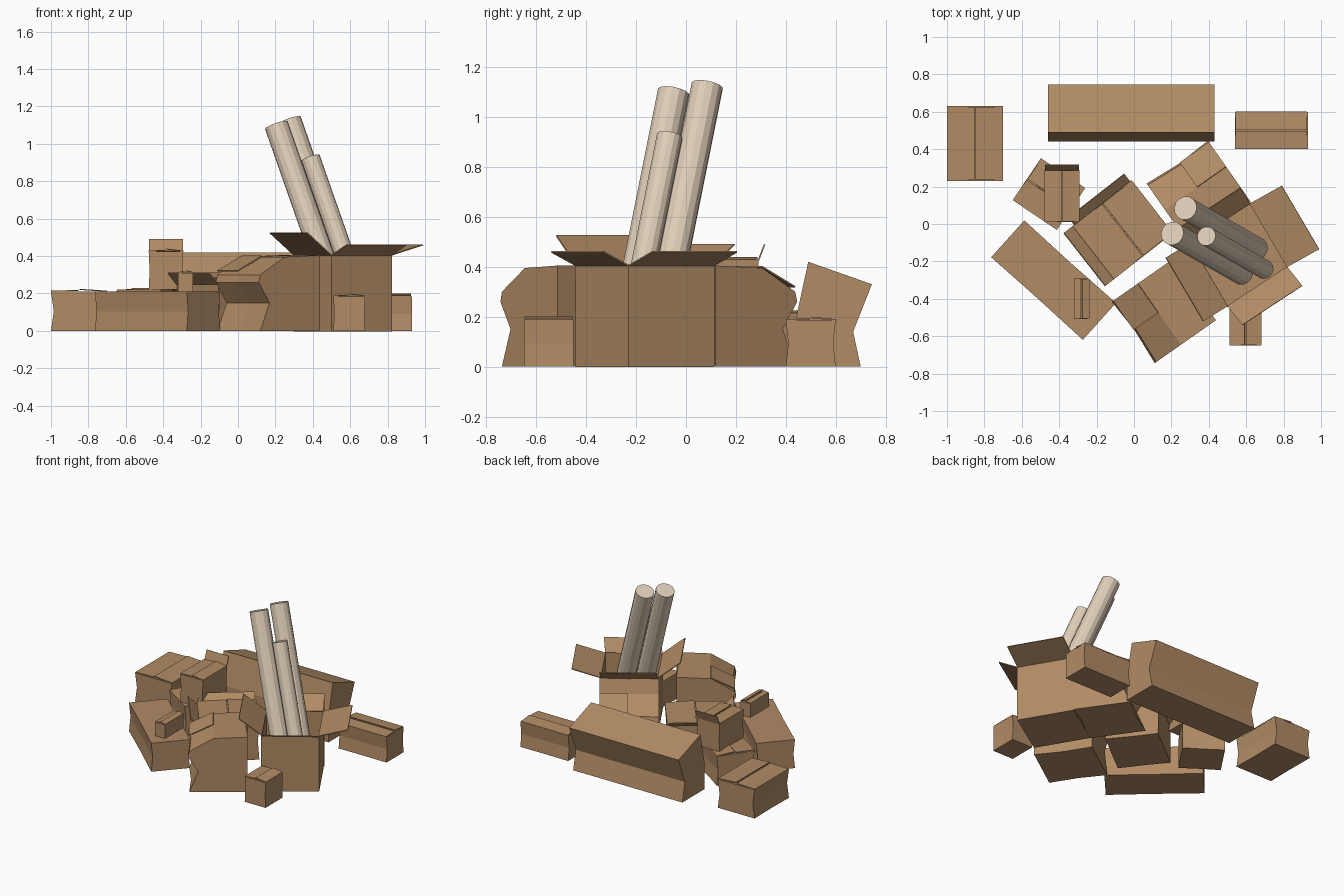
import bpy, bmesh, math
from mathutils import Vector, Matrix

if "Cube" in bpy.data.objects:
    bpy.data.objects.remove(bpy.data.objects["Cube"])

def material(name, col):
    m = bpy.data.materials.new(name)
    m.diffuse_color = (*col, 1)
    m.use_nodes = True
    m.node_tree.nodes["Principled BSDF"].inputs["Base Color"].default_value = m.diffuse_color
    return m

card = material("cardboard", (0.44, 0.26, 0.13))
tube_mat = material("tube_card", (0.74, 0.62, 0.48))

def finish(name, bm, mat=card):
    bmesh.ops.recalc_face_normals(bm, faces=bm.faces)
    me = bpy.data.meshes.new(name)
    bm.to_mesh(me)
    bm.free()
    ob = bpy.data.objects.new(name, me)
    bpy.context.collection.objects.link(ob)
    me.materials.append(mat)
    return ob

def thicken(ob, t=0.006, offset=0):
    m = ob.modifiers.new("thickness", 'SOLIDIFY')
    m.thickness, m.offset = t, offset

def frame(centre, deg):
    return Matrix.Translation(centre) @ Matrix.Rotation(math.radians(deg), 4, 'Z')

def flap(name, p, q, out):
    """Thin card flap hinged on p-q, reaching out along a vector."""
    p, q, out = Vector(p), Vector(q), Vector(out)
    bm = bmesh.new()
    bm.faces.new([bm.verts.new(v) for v in (p, q, q + out, p + out)])
    ob = finish(name, bm)
    thicken(ob)
    return ob

def crate(name, centre, deg, profile, length, dent=0.98, seam=False):
    """Closed box: u-z profile extruded along v, the middle slightly crushed.
    seam adds two lid flaps lifting a little along the middle."""
    M = frame(centre, deg)
    bm = bmesh.new()
    rings = [[bm.verts.new(M @ Vector((u * s, v, z))) for u, z in profile]
             for v, s in ((-length / 2, 1), (0, dent), (length / 2, 1))]
    n = len(profile)
    for a, b in zip(rings, rings[1:]):
        for i in range(n):
            j = (i + 1) % n
            bm.faces.new((a[i], a[j], b[j], b[i]))
    bm.faces.new(rings[0])
    bm.faces.new(rings[-1])
    finish(name, bm)
    if seam:
        top = max(z for u, z in profile) + 0.002
        w = max(u for u, z in profile if z > top - 0.03)
        R = Matrix.Rotation(math.radians(deg), 4, 'Z')
        for k, s in enumerate((-1, 1)):
            ends = [M @ Vector((s * w, v * length * 0.49, top)) for v in (-1, 1)]
            flap(f"{name}_lid_{k}", *ends, R @ Vector((-s * (w - 0.003), 0, 0.004 + 0.006 * k)))

def rect(w, h, waist=0.0):
    """Box profile with side walls pinched in at mid height."""
    a = w / 2
    return [(-a, 0), (a, 0), (a - waist, h * 0.5), (a, h), (-a, h), (-a + waist, h * 0.5)]

# plain boxes lying around the pile
crate("back_left_box", (-0.85, 0.43, 0), 0, rect(0.30, 0.21, 0.015), 0.40, seam=True)
crate("back_right_box", (0.735, 0.50, 0), 90, rect(0.20, 0.185, 0.01), 0.39, seam=True)
crate("front_small_box", (0.595, -0.55, 0), 0, rect(0.17, 0.185, 0.004), 0.20, seam=True)
crate("left_flat_box", (-0.43, -0.30, 0), 48, rect(0.265, 0.21, 0.01), 0.66)
crate("tiny_box", (-0.28, -0.40, 0.21), 0, rect(0.08, 0.10), 0.215, seam=True)
crate("stack_lower_box", (-0.455, 0.16, 0), 56, rect(0.27, 0.215, 0.01), 0.285, seam=True)
crate("stack_upper_box", (-0.385, 0.15, 0.22), 0, rect(0.185, 0.205, 0.005), 0.28, seam=True)
flap("stack_upper_flap", (-0.475, 0.29, 0.425), (-0.295, 0.29, 0.425), (0, 0.025, 0.065))

# long leaning box at the back, profile across its depth
crate("long_back_box", (-0.015, 0.58, 0), 90,
      [(-0.14, 0), (0.12, 0), (0.09, 0.14), (0.165, 0.33), (-0.09, 0.42), (-0.14, 0.19)], 0.89, 1)

# two crushed tall boxes sharing one profile
crushed = [(-0.2, 0), (0.19, 0), (0.13, 0.15), (0.2, 0.26), (0.19, 0.30), (0.03, 0.395), (-0.2, 0.405)]
for nm, c, a in (("crushed_front_box", (0.16, -0.465, 0), 215), ("crushed_back_box", (0.346, 0.167, 0), 125)):
    crate(nm, c, a, crushed, 0.40, 0.94)
    M = frame(c, a)
    R = Matrix.Rotation(math.radians(a), 4, 'Z')
    flap(nm + "_lid", M @ Vector((0.03, -0.2, 0.40)), M @ Vector((0.03, -0.01, 0.40)), R @ Vector((0.16, 0, -0.08)))

# centre box with loose flaps
crate("centre_box", (-0.06, -0.03, 0), 38, rect(0.40, 0.27, 0.01), 0.36, seam=True)
M = frame((-0.06, -0.03, 0), 38)
R = Matrix.Rotation(math.radians(38), 4, 'Z')
flap("centre_flap_left", M @ Vector((-0.2, -0.18, 0.25)), M @ Vector((-0.2, 0.18, 0.25)), R @ Vector((-0.06, 0, 0.06)))
flap("centre_flap_back", M @ Vector((-0.19, 0.18, 0.27)), M @ Vector((0.19, 0.18, 0.27)), R @ Vector((0, 0.05, 0.04)))

# open box holding the tubes
h = 0.405
A, B, C, D = [Vector(p) for p in ((0.50, -0.44, h), (0.82, -0.23, h), (0.62, 0.11, h), (0.30, -0.10, h))]
bm = bmesh.new()
top = [bm.verts.new(p) for p in (A, B, C, D)]
low = [bm.verts.new((p.x, p.y, 0)) for p in (A, B, C, D)]
bm.faces.new(low)
for i in range(4):
    j = (i + 1) % 4
    bm.faces.new((low[i], low[j], top[j], top[i]))
thicken(finish("open_box", bm), 0.008, 0)
for nm, p, q, out in (("front", A, B, (0.08, -0.10, 0.055)), ("right", B, C, (0.17, 0.095, 0.055)),
                      ("back", C, D, (-0.05, 0.085, 0.085)), ("left", D, A, (-0.13, -0.08, 0.12))):
    flap(f"open_box_{nm}_flap", p, q, out)

# three leaning card tubes
lean = Vector((0.35, -0.20, -1))
for k, (x, y, z, r) in enumerate(((0.275, 0.085, 1.125, 0.064), (0.205, -0.05, 1.10, 0.064), (0.387, -0.065, 0.925, 0.052))):
    t = Vector((x, y, z))
    b = t + lean * (z - 0.04)
    bm = bmesh.new()
    bmesh.ops.create_cone(bm, cap_ends=True, segments=14, radius1=r, radius2=r, depth=(t - b).length)
    rot = (t - b).to_track_quat('Z', 'Y').to_matrix().to_4x4()
    bmesh.ops.transform(bm, verts=bm.verts, matrix=Matrix.Translation((t + b) / 2) @ rot)
    finish(f"card_tube_{k + 1}", bm, tube_mat)
